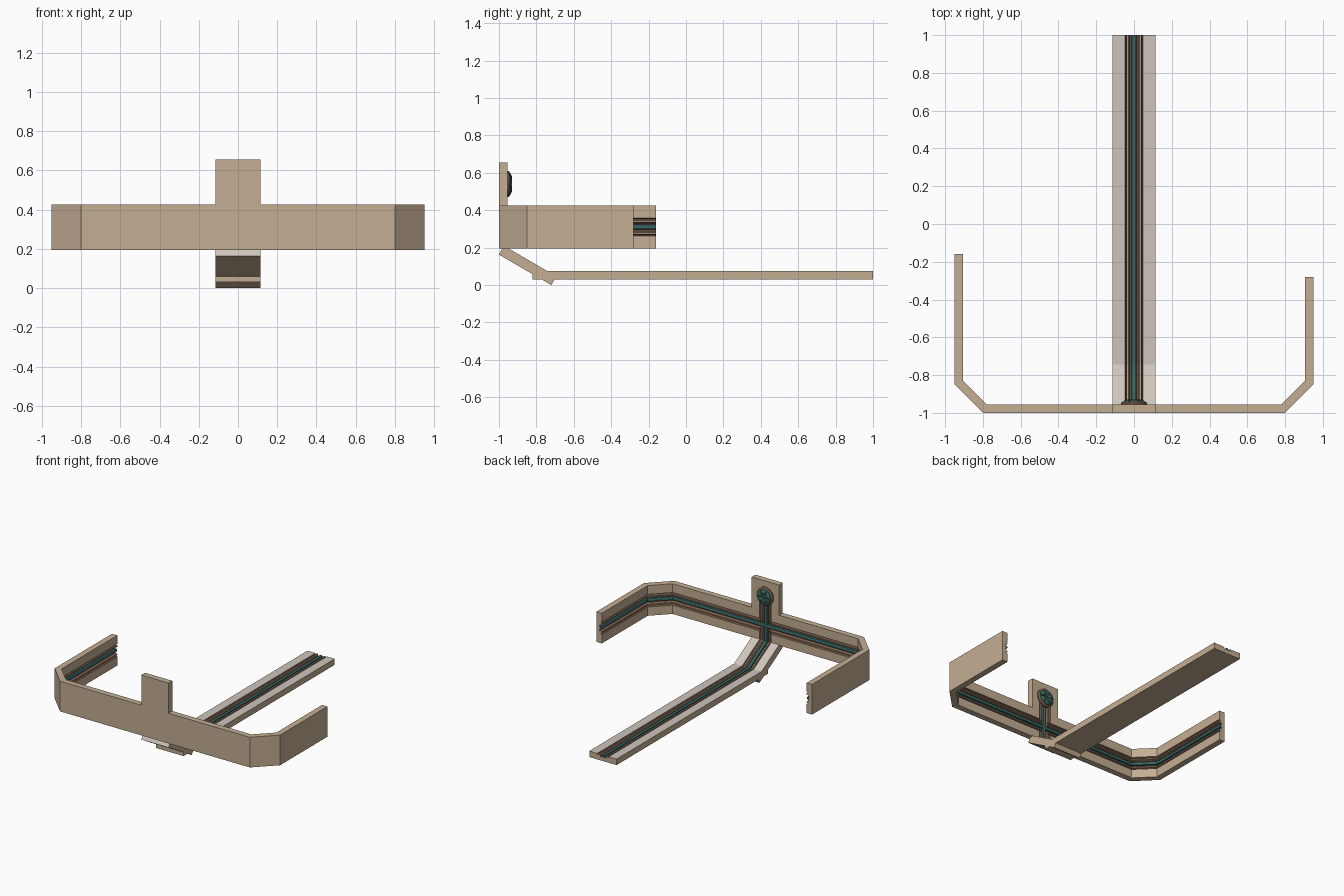
import bpy, bmesh, math
from mathutils import Vector

if "Cube" in bpy.data.objects:
    bpy.data.objects.remove(bpy.data.objects["Cube"])


def material(name, col):
    m = bpy.data.materials.new(name)
    m.diffuse_color = (*col, 1)
    m.use_nodes = True
    m.node_tree.nodes["Principled BSDF"].inputs["Base Color"].default_value = m.diffuse_color
    return m


TAN = material("tan", (0.55, 0.42, 0.29))
PALE = material("pale", (0.62, 0.56, 0.50))
BROWN = material("brown", (0.20, 0.11, 0.07))
TEAL = material("teal", (0.04, 0.14, 0.13))
SLOTS = [TAN, PALE, BROWN, TEAL]


def finish(name, bm, mat):
    bmesh.ops.recalc_face_normals(bm, faces=bm.faces)
    for f in bm.faces:
        f.material_index = mat
    me = bpy.data.meshes.new(name)
    bm.to_mesh(me)
    bm.free()
    for m in SLOTS:
        me.materials.append(m)
    ob = bpy.data.objects.new(name, me)
    bpy.context.collection.objects.link(ob)
    return ob


def flat(p, u):      # path in the xy plane, width along z
    return Vector((p.x, p.y, 0.31 + u))


def upright(p, u):   # path in the yz plane, width along x
    return Vector((u, p.x, p.y))


def sweep(name, path, place, profiles, mat=0, extend=0.0):
    """Sweep (width, height) profiles along a mitred polyline."""
    pts = [Vector(p) for p in path]
    dirs = [(b - a).normalized() for a, b in zip(pts, pts[1:])]
    pts[0] = pts[0] - dirs[0] * extend
    pts[-1] = pts[-1] + dirs[-1] * extend
    norms = [Vector((-d.y, d.x)) for d in dirs]
    miters = []
    for i in range(len(pts)):
        a, b = norms[max(i - 1, 0)], norms[min(i, len(norms) - 1)]
        miters.append((a + b) / (1 + a.dot(b)))
    bm = bmesh.new()
    for prof in profiles:
        rings = [[bm.verts.new(place(p + m * d, u)) for u, d in prof]
                 for p, m in zip(pts, miters)]
        n = len(prof)
        for r, s in zip(rings, rings[1:]):
            for k in range(n):
                bm.faces.new((r[k], r[(k + 1) % n], s[(k + 1) % n], s[k]))
        bm.faces.new(rings[0])
        bm.faces.new(rings[-1])
    return finish(name, bm, mat)


def rect(w, t):
    return [[(-w, 0), (w, 0), (w, -t), (-w, -t)]]


# Paths along the inner surfaces
band_path = [(-0.905, -0.16), (-0.905, -0.831), (-0.781, -0.955),
             (0.781, -0.955), (0.905, -0.831), (0.905, -0.28)]
spine_path = [(-0.955, 0.50), (-0.955, 0.199), (-0.743, 0.076), (1, 0.076)]

# Solid parts
band = sweep("curved_band", band_path, flat, rect(0.115, 0.045))
tab = sweep("upper_tab", [(-0.955, 0.655), (-0.955, 0.425)], upright, rect(0.115, 0.045))
ramp = sweep("sloped_link", [(-0.973, 0.2097), (-0.693, 0.0467)], upright, rect(0.115, 0.054))
tail = sweep("long_tail", [(-0.82, 0.076), (1, 0.076)], upright, rect(0.115, 0.046))
for ob in (ramp, tail):
    for f in ob.data.polygons:
        if f.normal.z > 0.5:
            f.material_index = 1

# Groove cutters: a centre channel and a V groove on each side
channel = [(-0.028, 0.006), (-0.028, 0), (-0.02, -0.018),
           (0.02, -0.018), (0.028, 0), (0.028, 0.006)]
grooves = [channel]
for s in (-1, 1):
    grooves.append([(s * 0.036, 0.006), (s * 0.036, 0), (s * 0.042, -0.012),
                    (s * 0.048, 0), (s * 0.048, 0.006)])
cut_band = sweep("band_cutter", band_path, flat, grooves, 2, 0.02)
cut_spine = sweep("spine_cutter", spine_path, upright, grooves, 2, 0.02)


def cut(ob, cutter):
    mod = ob.modifiers.new("groove", 'BOOLEAN')
    mod.operation = 'DIFFERENCE'
    mod.solver = 'EXACT'
    mod.object = cutter
    bpy.context.view_layer.objects.active = ob
    bpy.ops.object.modifier_apply(modifier=mod.name)


cut(band, cut_band)
for ob in (band, tab, ramp, tail):
    cut(ob, cut_spine)
for c in (cut_band, cut_spine):
    bpy.data.objects.remove(c)

# Teal inlay strips lying in the channels
inlay = [[(-0.013, -0.018), (-0.011, -0.006), (-0.005, -0.002),
          (0.005, -0.002), (0.011, -0.006), (0.013, -0.018)]]
sweep("band_inlay", band_path, flat, inlay, 3)
sweep("spine_inlay", spine_path, upright, inlay, 3)


# Round boss on the tab: brown base disc with teal wedges
def revolve(name, profile, start, angle, steps, mat):
    bm = bmesh.new()
    rings = []
    full = angle > 6.28
    for i in range(steps + (0 if full else 1)):
        a = start + angle * i / steps
        rings.append([bm.verts.new((r * math.cos(a), -0.955 + h, 0.54 + r * math.sin(a)))
                      for r, h in profile])
    n = len(profile)
    pairs = list(zip(rings, rings[1:])) + ([(rings[-1], rings[0])] if full else [])
    for r, s in pairs:
        for k in range(n):
            bm.faces.new((r[k], r[(k + 1) % n], s[(k + 1) % n], s[k]))
    if not full:
        bm.faces.new(rings[0])
        bm.faces.new(rings[-1])
    return finish(name, bm, mat)


revolve("boss_base", [(0.001, -0.005), (0.07, -0.005), (0.07, 0.008), (0.06, 0.014), (0.001, 0.016)],
        0, math.tau, 24, 2)
for i in range(6):
    revolve(f"boss_wedge_{i + 1}", [(0.008, 0.008), (0.062, 0.008), (0.056, 0.018),
                                    (0.036, 0.026), (0.008, 0.02)],
            math.tau * i / 6 + 0.08, math.tau / 6 - 0.16, 3, 3)
